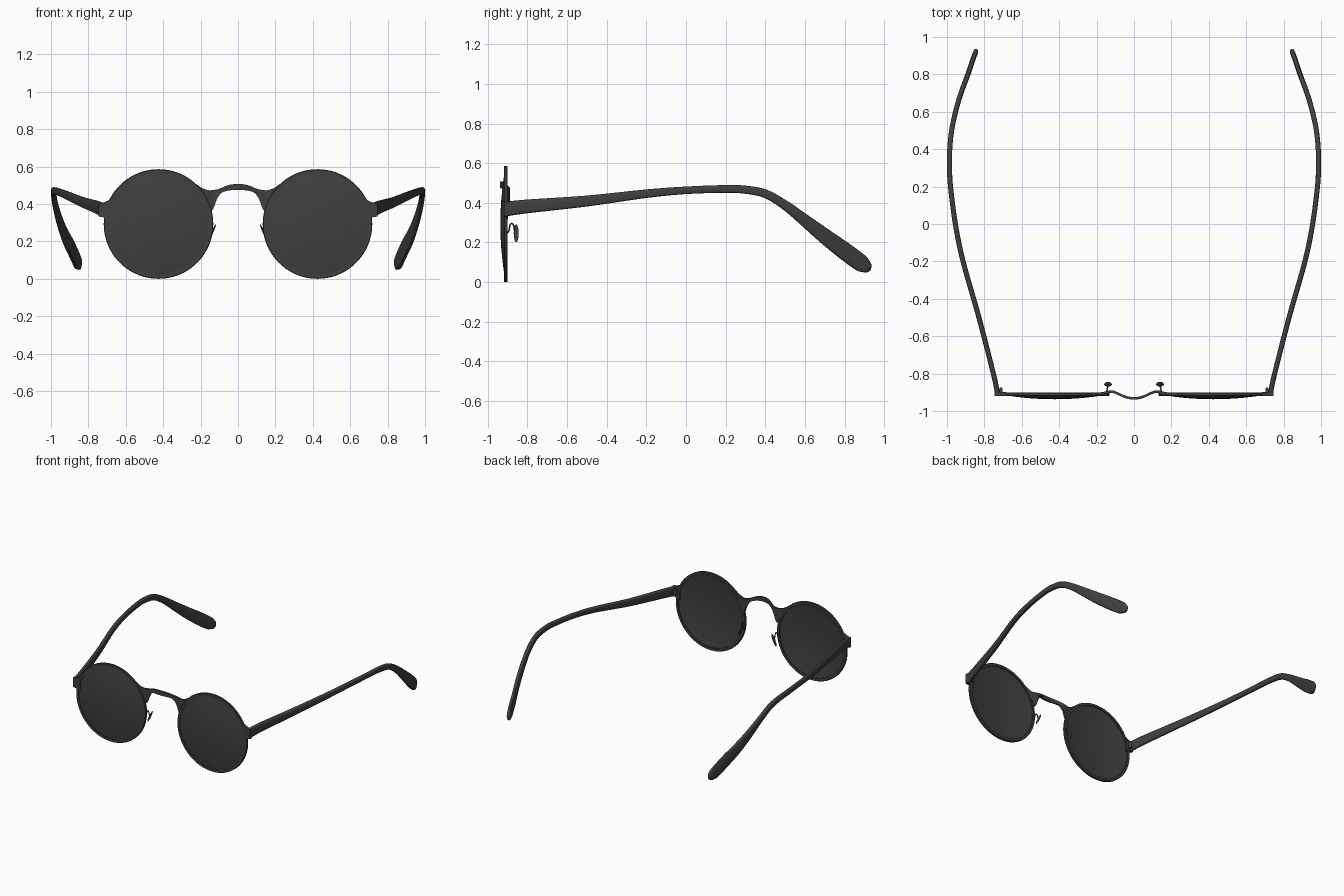
import bpy, bmesh, math
from mathutils import Vector, Matrix

if "Cube" in bpy.data.objects:
    bpy.data.objects.remove(bpy.data.objects["Cube"])

mat = bpy.data.materials.new("dark grey")
mat.diffuse_color = (0.05, 0.05, 0.05, 1)
mat.use_nodes = True
mat.node_tree.nodes["Principled BSDF"].inputs["Base Color"].default_value = mat.diffuse_color

CX, CZ, R = 0.425, 0.293, 0.293      # lens centre and outer rim radius


def finish(name, bm, mirror=True, angle=35):
    bmesh.ops.recalc_face_normals(bm, faces=bm.faces[:])
    me = bpy.data.meshes.new(name)
    bm.to_mesh(me)
    bm.free()
    ob = bpy.data.objects.new(name, me)
    bpy.context.collection.objects.link(ob)
    me.materials.append(mat)
    bpy.ops.object.select_all(action='DESELECT')
    ob.select_set(True)
    bpy.context.view_layer.objects.active = ob
    bpy.ops.object.shade_smooth_by_angle(angle=math.radians(angle))
    if mirror:
        ob.modifiers.new("mirror", 'MIRROR').use_mirror_merge = False
    return ob


def loft(rings, closed=False):
    """Skin a list of point rings; cap the ends unless closed."""
    bm = bmesh.new()
    vs = [[bm.verts.new(p) for p in ring] for ring in rings]
    n = len(vs[0])
    for i in range(len(vs) if closed else len(vs) - 1):
        a, b = vs[i], vs[(i + 1) % len(vs)]
        for j in range(n):
            k = (j + 1) % n
            bm.faces.new((a[j], a[k], b[k], b[j]))
    if not closed:
        bm.faces.new(vs[0])
        bm.faces.new(vs[-1])
    return bm


def lathe(profile, closed, seg=72):
    """Turn (radius, y) points about the lens axis."""
    rings = [[(CX + r * math.cos(2 * math.pi * i / seg), y,
               CZ + r * math.sin(2 * math.pi * i / seg)) for i in range(seg)]
             for r, y in profile]
    return loft(rings, closed)


def catmull(pts, steps):
    out = []
    for i in range(len(pts) - 1):
        p0, p1 = pts[max(i - 1, 0)], pts[i]
        p2, p3 = pts[i + 1], pts[min(i + 2, len(pts) - 1)]
        for s in range(steps):
            t = s / steps
            out.append([0.5 * (2 * b + (c - a) * t + (2 * a - 5 * b + 4 * c - d) * t * t
                               + (3 * b - a - 3 * c + d) * t ** 3)
                        for a, b, c, d in zip(p0, p1, p2, p3)])
    out.append(list(pts[-1]))
    return out


# rims: slim rings with slightly eased edges
finish("rim", lathe([(0.272, -0.919), (R - 0.003, -0.919), (R, -0.916), (R, -0.903),
                     (R - 0.003, -0.900), (0.272, -0.900)], True))

# lenses: thin domed discs bulging forward
dome = [(0.2725 * t, 0.023 * t * t) for t in (0.01, 0.15, 0.3, 0.45, 0.6, 0.75, 0.9, 1)]
front = [(r, -0.937 + d) for r, d in dome]
back = [(r, -0.931 + d) for r, d in reversed(dome)]
finish("lens", lathe(front + back, False))

# bridge: flat arched strip flowing into both rims (x, top z, bottom z, y)
half = [(0, .507, .475, -.932), (.03, .505, .474, -.929), (.06, .498, .470, -.919),
        (.09, .486, .458, -.905), (.113, .478, .425, -.897), (.138, .474, .365, -.898),
        (.16, .474, .40, -.904), (.19, .484, .45, -.908), (.225, .507, .49, -.909)]
secs = [(-x, a, b, y) for x, a, b, y in reversed(half[1:])] + half
finish("bridge", loft([[(x, y - .007, b), (x, y + .007, b), (x, y + .007, a), (x, y - .007, a)]
                       for x, a, b, y in catmull(secs, 4)]), False)

# end pieces: small tabs joining rim to temple
finish("end_piece", loft([[(x, -.919, b), (x, -.898, b), (x, -.898, a), (x, -.919, a)]
                          for x, a, b in [(.685, .425, .315), (.705, .413, .322),
                                          (.725, .406, .33), (.745, .404, .333)]]))

# hinges: leaf and barrel behind the end piece
bm = bmesh.new()
bmesh.ops.create_cube(bm, size=1, matrix=Matrix.Translation((.713, -.892, .369))
                      @ Matrix.Diagonal((.022, .02, .045, 1)))
bmesh.ops.create_cone(bm, cap_ends=True, segments=16, radius1=.009, radius2=.009, depth=.052,
                      matrix=Matrix.Translation((.711, -.882, .369)))
finish("hinge", bm)

# temples: bowed arms with paddle ear tips (x, y, z, height)
path = [(.730, -.905, .369, .073), (.752, -.8, .382, .069), (.829, -.5, .409, .055),
        (.914, -.2, .446, .043), (.955, 0, .463, .038), (.981, .2, .470, .039),
        (.986, .3, .466, .041), (.985, .4, .446, .043), (.975, .5, .388, .048),
        (.954, .6, .311, .062), (.925, .7, .232, .079), (.888, .8, .157, .090),
        (.861, .88, .098, .088), (.852, .905, .080, .070), (.846, .922, .066, .045),
        (.844, .930, .060, .012)]
pts = catmull(path, 5)
rings = []
for i, (x, y, z, h) in enumerate(pts):
    a, b = pts[max(i - 1, 0)], pts[min(i + 1, len(pts) - 1)]
    tan = (Vector(b[:3]) - Vector(a[:3])).normalized()
    if i == 0:
        tan = Vector((0, 1, 0))
    side = Vector((tan.y, -tan.x, 0)).normalized()
    up = side.cross(tan)
    w = .0135 if y < .9 else .0135 * max(.45, min(1, h / .06))
    ring = []
    for k in range(16):
        c, s = math.cos(math.pi * k / 8), math.sin(math.pi * k / 8)
        ring.append(Vector((x, y, z)) + side * w * math.copysign(abs(c) ** .5, c)
                    + up * h / 2 * math.copysign(abs(s) ** .6, s))
    rings.append(ring)
finish("temple", loft(rings), angle=50)

# nose pads: small tilted ovals
bm = bmesh.new()
bmesh.ops.create_uvsphere(bm, u_segments=20, v_segments=12, radius=1,
                          matrix=Matrix.Translation((.139, -.857, .246))
                          @ Matrix.Rotation(-.42, 4, 'Y')
                          @ Matrix.Diagonal((.006, .0125, .049, 1)))
finish("nose_pad", bm, angle=60)

# nose pad wires: hooked stems from the rim
cu = bpy.data.curves.new("pad_wire", 'CURVE')
cu.dimensions = '3D'
cu.bevel_depth = .004
cu.bevel_resolution = 2
cu.use_fill_caps = True
stem = catmull([(.146, -.904, .245), (.146, -.893, .262), (.145, -.889, .285), (.143, -.880, .296),
                (.141, -.870, .286), (.139, -.866, .262), (.139, -.858, .246)], 4)
sp = cu.splines.new('POLY')
sp.points.add(len(stem) - 1)
for p, co in zip(sp.points, stem):
    p.co = (*co, 1)
sp.use_smooth = True
cu.materials.append(mat)
wire = bpy.data.objects.new("pad_wire", cu)
bpy.context.collection.objects.link(wire)
wire.modifiers.new("mirror", 'MIRROR').use_mirror_merge = False
